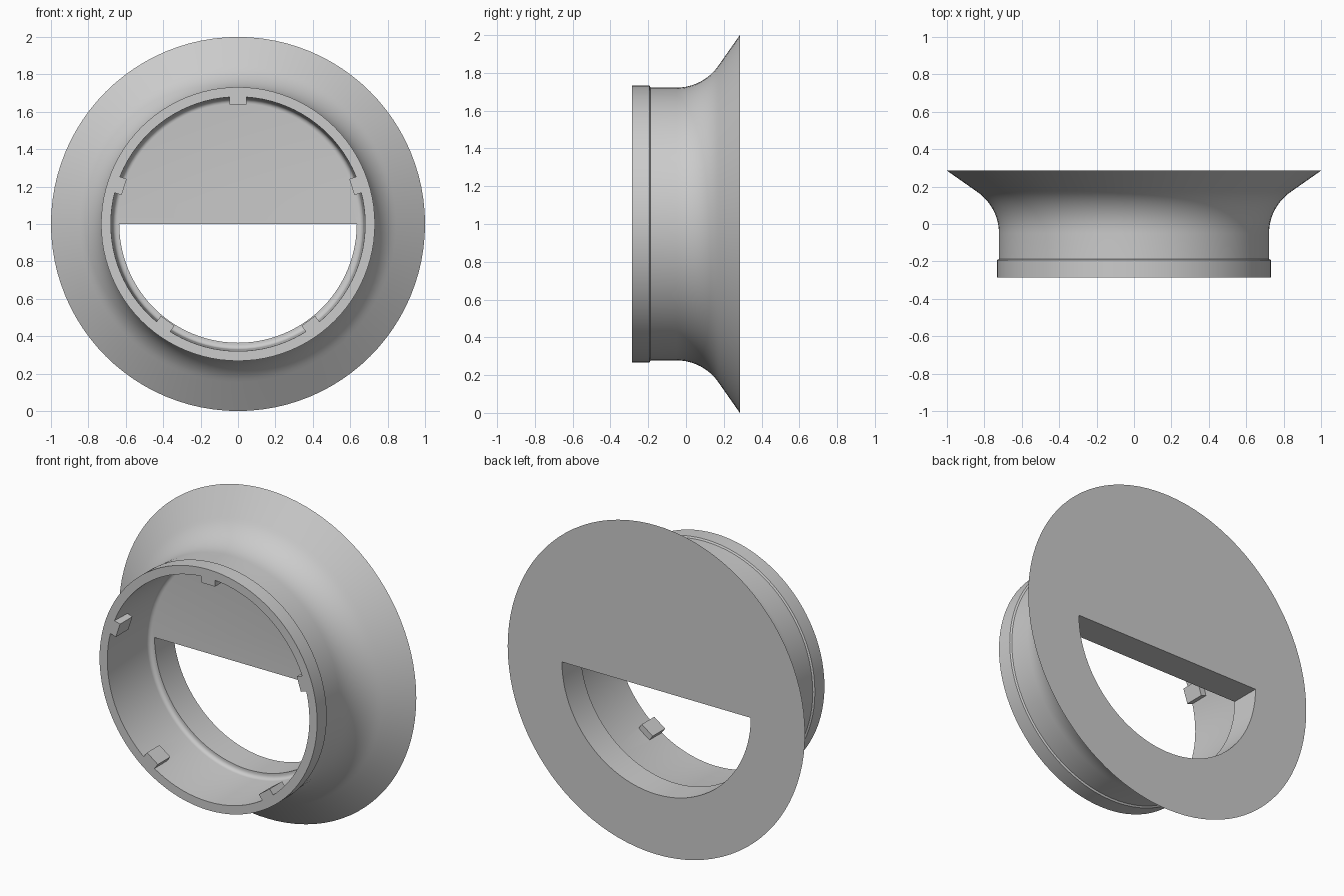
import bpy, bmesh, math
from mathutils import Matrix, Vector

SEG = 96
HALF = 0.285      # half of the overall depth
FLOOR = 0.105     # front surface of the rear plate

if "Cube" in bpy.data.objects:
    bpy.data.objects.remove(bpy.data.objects["Cube"])

grey = bpy.data.materials.new("plain grey")
grey.use_nodes = True
grey.diffuse_color = (0.6, 0.6, 0.6, 1)
grey.node_tree.nodes["Principled BSDF"].inputs["Base Color"].default_value = (0.6, 0.6, 0.6, 1)


def make_object(name, bm):
    bmesh.ops.recalc_face_normals(bm, faces=bm.faces)
    mesh = bpy.data.meshes.new(name)
    bm.to_mesh(mesh)
    bm.free()
    mesh.materials.append(grey)
    obj = bpy.data.objects.new(name, mesh)
    bpy.context.collection.objects.link(obj)
    return obj


def lathe(name, profile):
    """Revolve (radius, y) points about the horizontal axis at z = 1."""
    bm = bmesh.new()
    rings = []
    for r, y in profile:
        rings.append([bm.verts.new((r * math.sin(a), y, 1 + r * math.cos(a)))
                      for a in (2 * math.pi * i / SEG for i in range(SEG))])
    for a, b in zip(rings, rings[1:]):
        for i in range(SEG):
            j = (i + 1) % SEG
            bm.faces.new((a[i], a[j], b[j], b[i]))
    bm.faces.new(rings[0])
    bm.faces.new(rings[-1])
    return make_object(name, bm)


def apply_boolean(target, tool, operation):
    mod = target.modifiers.new(operation, 'BOOLEAN')
    mod.object, mod.operation, mod.solver = tool, operation, 'EXACT'
    bpy.context.view_layer.objects.active = target
    bpy.ops.object.modifier_apply(modifier=mod.name)
    bpy.data.objects.remove(tool)


# Flared body: floor fillet, tapered bore, collar, neck, flare and flat back
fillet = 0.025
profile = [(0.67 - fillet + fillet * math.sin(t), FLOOR - fillet + fillet * math.cos(t))
           for t in (math.pi / 2 * k / 5 for k in range(6))]
profile += [(0.68, -HALF), (0.732, -HALF), (0.732, -0.193), (0.722, -0.187), (0.722, -0.05)]
arc_r, sweep = 0.27, math.radians(57)
profile += [(0.722 + arc_r * (1 - math.cos(t)), -0.05 + arc_r * math.sin(t))
            for t in (sweep * k / 12 for k in range(1, 13))]
profile += [(1.0, HALF)]
body = lathe("flared_ring", profile)

# Half-round opening through the lower part of the rear plate
bm = bmesh.new()
arc = [Vector((0.635 * math.cos(a), 0, 1 - 0.635 * math.sin(a)))
       for a in (math.pi * i / 48 for i in range(49))]
front = bm.faces.new([bm.verts.new(p) for p in arc])
extruded = bmesh.ops.extrude_face_region(bm, geom=[front])
bmesh.ops.translate(bm, vec=(0, 0.5, 0),
                    verts=[v for v in extruded["geom"] if isinstance(v, bmesh.types.BMVert)])
cutter = make_object("opening_cutter", bm)
cutter.hide_render = True
apply_boolean(body, cutter, 'DIFFERENCE')

# Five locking tabs inside the front rim
tab_depth = 0.12
for i in range(5):
    bm = bmesh.new()
    bmesh.ops.create_cube(bm, size=1)
    bmesh.ops.scale(bm, vec=(0.09, tab_depth, 0.06), verts=bm.verts)
    bmesh.ops.translate(bm, vec=(0, tab_depth / 2 - HALF, 0.67), verts=bm.verts)
    bm.transform(Matrix.Translation((0, 0, 1)) @ Matrix.Rotation(math.radians(72 * i), 4, 'Y'))
    apply_boolean(body, make_object("tab", bm), 'UNION')

bpy.ops.object.select_all(action='DESELECT')
body.select_set(True)
bpy.context.view_layer.objects.active = body
bpy.ops.object.shade_smooth_by_angle(angle=math.radians(30))
